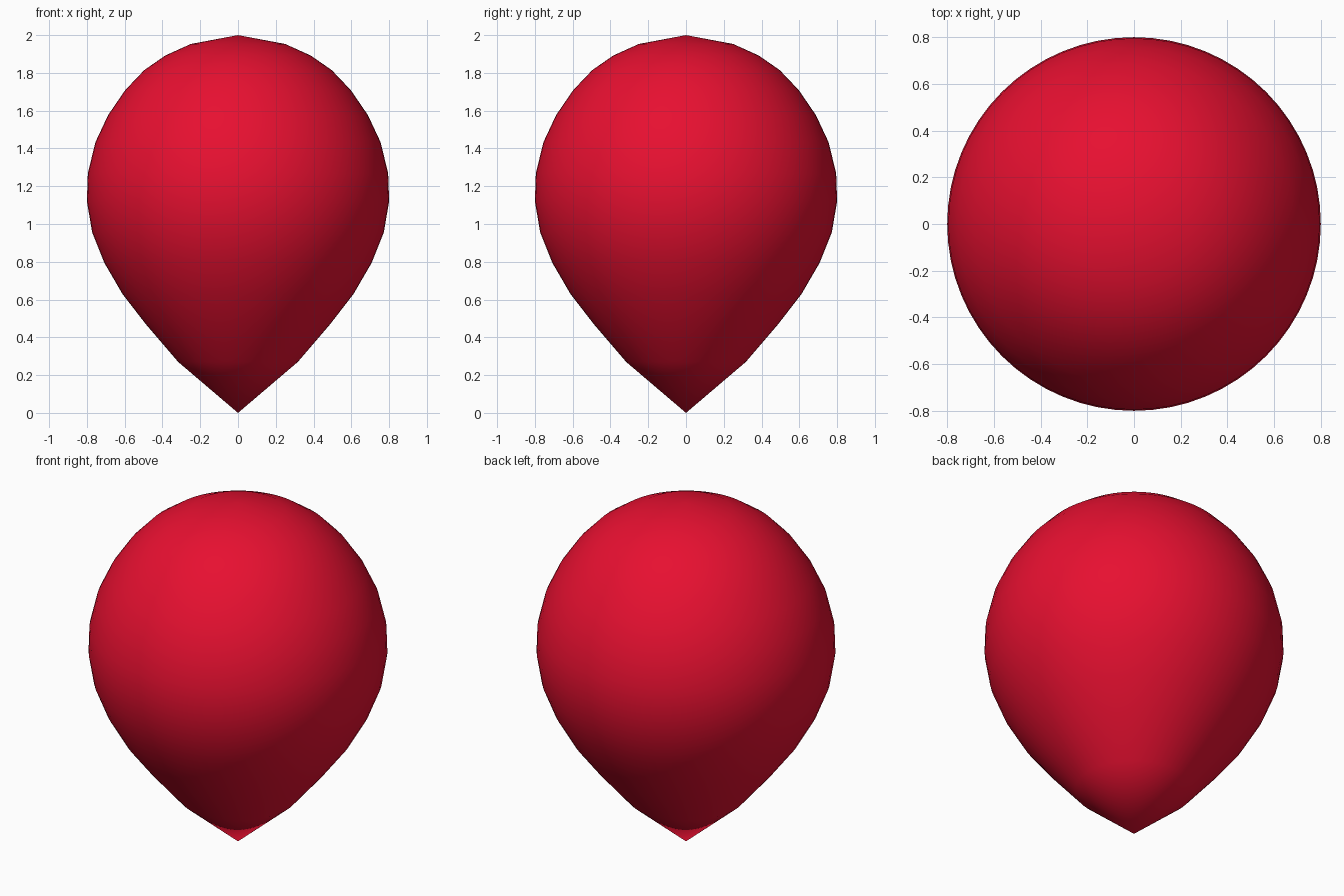
import bpy, bmesh, math

if "Cube" in bpy.data.objects:
    bpy.data.objects.remove(bpy.data.objects["Cube"])

SEGMENTS = 64
# Half profile (radius, height) of the teardrop balloon, between its two poles
PROFILE = [(0.317, 0.27), (0.49, 0.472), (0.612, 0.63), (0.708, 0.795),
           (0.772, 0.955), (0.80, 1.12), (0.795, 1.268), (0.755, 1.433),
           (0.688, 1.576), (0.597, 1.709), (0.496, 1.815), (0.385, 1.892),
           (0.25, 1.953)]

# Balloon skin: rings of the profile, closed with a fan at each pole
bm = bmesh.new()
rings = [[bm.verts.new((r * math.cos(a), r * math.sin(a), z))
          for a in (2 * math.pi * i / SEGMENTS for i in range(SEGMENTS))]
         for r, z in PROFILE]
bottom = bm.verts.new((0, 0, 0))
top = bm.verts.new((0, 0, 2))
for i in range(SEGMENTS):
    j = (i + 1) % SEGMENTS
    bm.faces.new((bottom, rings[0][j], rings[0][i]))
    bm.faces.new((top, rings[-1][i], rings[-1][j]))
    for lo, hi in zip(rings, rings[1:]):
        bm.faces.new((lo[i], lo[j], hi[j], hi[i]))
for f in bm.faces:
    f.smooth = True

mesh = bpy.data.meshes.new("balloon")
bm.to_mesh(mesh)
bm.free()
balloon = bpy.data.objects.new("balloon", mesh)
bpy.context.collection.objects.link(balloon)

# Red rubber
red = bpy.data.materials.new("red_rubber")
red.diffuse_color = (0.8, 0.005, 0.03, 1)
red.use_nodes = True
red.node_tree.nodes["Principled BSDF"].inputs["Base Color"].default_value = red.diffuse_color
mesh.materials.append(red)
